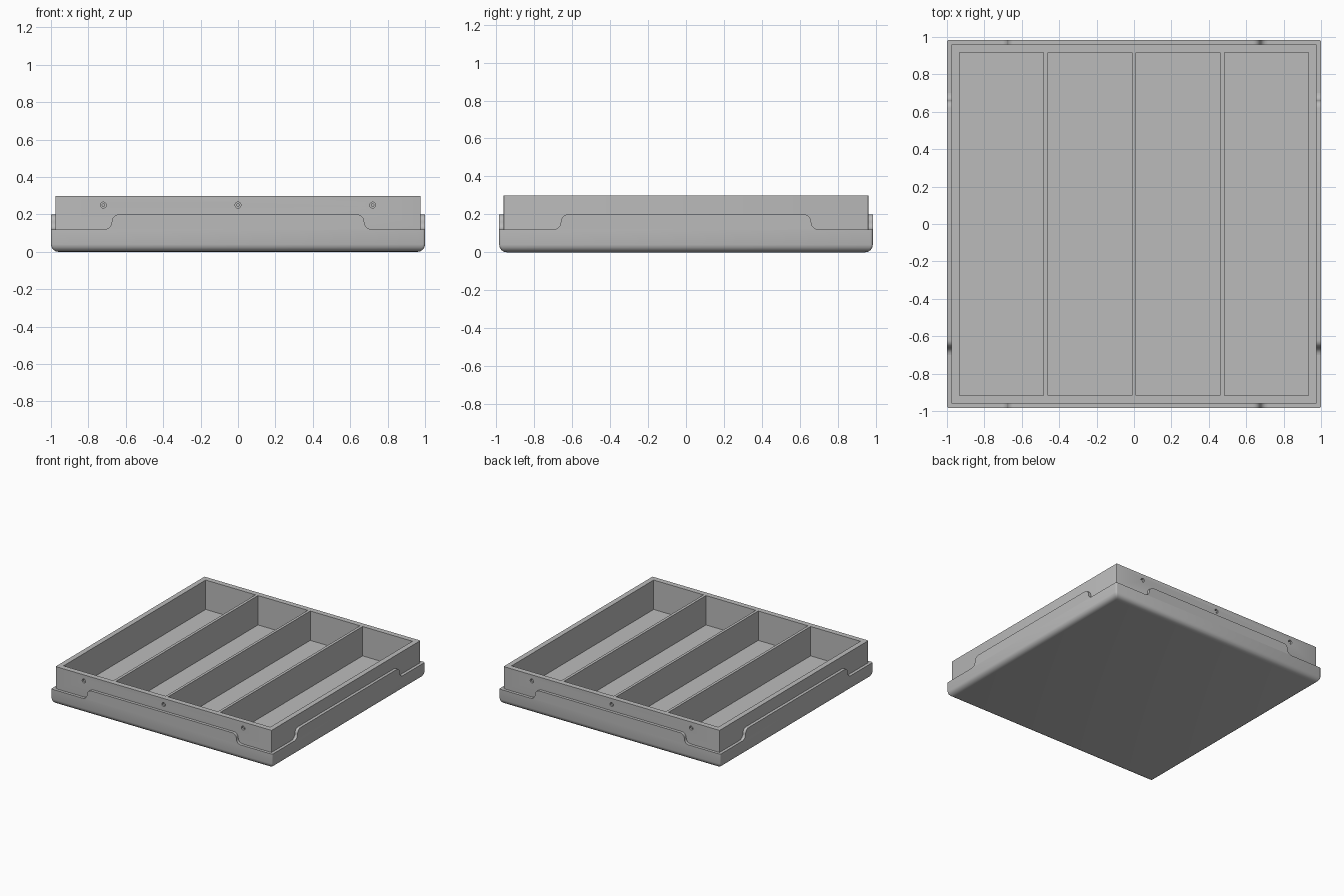
import bpy, bmesh, math
from mathutils import Matrix, Vector

if "Cube" in bpy.data.objects:
    bpy.data.objects.remove(bpy.data.objects["Cube"], do_unlink=True)

GREY = (0.5, 0.5, 0.5, 1.0)
mat = bpy.data.materials.new("mid grey")
mat.use_nodes = True
mat.diffuse_color = GREY
mat.node_tree.nodes["Principled BSDF"].inputs["Base Color"].default_value = GREY

# Overall half sizes
HX, HY = 1.0, 0.985          # outer skirt
LEDGE = 0.024                # skirt thickness
LOW, HIGH, TOP = 0.12, 0.2, 0.3
FLOOR = 0.06
EDGE = 0.04                  # rounding under the base


def finish(name, bm):
    bmesh.ops.recalc_face_normals(bm, faces=bm.faces)
    mesh = bpy.data.meshes.new(name)
    bm.to_mesh(mesh)
    bm.free()
    mesh.materials.append(mat)
    obj = bpy.data.objects.new(name, mesh)
    bpy.context.collection.objects.link(obj)
    return obj


def activate(obj):
    bpy.ops.object.select_all(action="DESELECT")
    obj.select_set(True)
    bpy.context.view_layer.objects.active = obj


def ring(bm, inset, z, radius, steps=3):
    """Rounded rectangle of vertices inside the outer footprint."""
    verts = []
    for corner, (sx, sy) in enumerate([(1, 1), (-1, 1), (-1, -1), (1, -1)]):
        cx, cy = sx * (HX - inset - radius), sy * (HY - inset - radius)
        for i in range(steps + 1):
            a = math.pi / 2 * (corner + i / steps)
            verts.append(bm.verts.new((cx + radius * math.cos(a), cy + radius * math.sin(a), z)))
    return verts


def box(bm, center, size):
    bmesh.ops.create_cube(bm, size=1, matrix=Matrix.Translation(center) @ Matrix.Diagonal((*size, 1)))


def cylinder(bm, x, y, z, radius, depth):
    place = Matrix.Translation((x, y, z)) @ Matrix.Rotation(math.pi / 2, 4, "X")
    bmesh.ops.create_cone(bm, cap_ends=True, segments=20, radius1=radius, radius2=radius,
                          depth=depth, matrix=place)


# Tray body: rounded base, ledge and upper walls lofted as one shell
bm = bmesh.new()
levels = []
for i in range(5):
    a = math.pi / 2 * i / 4
    levels.append((EDGE * (1 - math.sin(a)), EDGE * (1 - math.cos(a)), 0.012))
levels += [(0, LOW, 0.012), (LEDGE, LOW, 0.004), (LEDGE, TOP, 0.004)]
rings = [ring(bm, *level) for level in levels]
for low, high in zip(rings, rings[1:]):
    for i in range(len(low)):
        j = (i + 1) % len(low)
        bm.faces.new((low[i], low[j], high[j], high[i]))
bm.faces.new(rings[0])
bm.faces.new(rings[-1])
body = finish("tray_body", bm)

# Four long compartments and the screw holes, cut in one go
SCREWS = [(x, side) for x in (-0.72, 0, 0.72) for side in (-1, 1)]
WALL_Y = HY - LEDGE
bm = bmesh.new()
for x in (-0.709, -0.236, 0.236, 0.709):
    box(bm, (x, 0, (FLOOR + 0.4) / 2), (0.45, 1.834, 0.4 - FLOOR))
for x, side in SCREWS:
    cylinder(bm, x, side * WALL_Y, 0.25, 0.016, 0.04)
cutter = finish("compartment_cutter", bm)
cutter.hide_render = True
cut = body.modifiers.new("compartments", "BOOLEAN")
cut.operation = "DIFFERENCE"
cut.solver = "EXACT"
cut.object = cutter
activate(body)
bpy.ops.object.modifier_apply(modifier=cut.name)
bpy.data.objects.remove(cutter, do_unlink=True)
bpy.ops.object.shade_smooth_by_angle(angle=math.radians(35))

# Screw heads sunk in the holes
bm = bmesh.new()
for x, side in SCREWS:
    cylinder(bm, x, side * (WALL_Y - 0.014), 0.25, 0.009, 0.016)
finish("screw_heads", bm)


def raised_panel(name, half, distance, angle):
    """Tall middle of the skirt, with an S curve down to the ledge at each end."""
    r = (HIGH - LOW) / 2
    outline = []
    for i in range(7):                       # concave foot
        a = math.pi / 2 * i / 6
        outline.append((half + 2 * r - r * math.sin(a), LOW + r - r * math.cos(a)))
    for i in range(1, 7):                    # convex shoulder
        a = math.pi / 2 * i / 6
        outline.append((half + r * math.cos(a), LOW + r + r * math.sin(a)))
    outline += [(-u, z) for u, z in reversed(outline)]
    bm = bmesh.new()
    face = bm.faces.new([bm.verts.new((u, -distance, z)) for u, z in outline])
    out = bmesh.ops.extrude_face_region(bm, geom=[face])
    moved = [g for g in out["geom"] if isinstance(g, bmesh.types.BMVert)]
    bmesh.ops.translate(bm, verts=moved, vec=Vector((0, LEDGE + 0.002, 0)))
    bmesh.ops.rotate(bm, verts=bm.verts, matrix=Matrix.Rotation(angle, 3, "Z"))
    obj = finish(name, bm)
    activate(obj)
    bpy.ops.object.shade_smooth_by_angle(angle=math.radians(35))


raised_panel("front_skirt_panel", 0.635, HY, 0)
raised_panel("back_skirt_panel", 0.635, HY, math.pi)
raised_panel("left_skirt_panel", 0.62, HX, math.pi / 2)
raised_panel("right_skirt_panel", 0.62, HX, -math.pi / 2)
